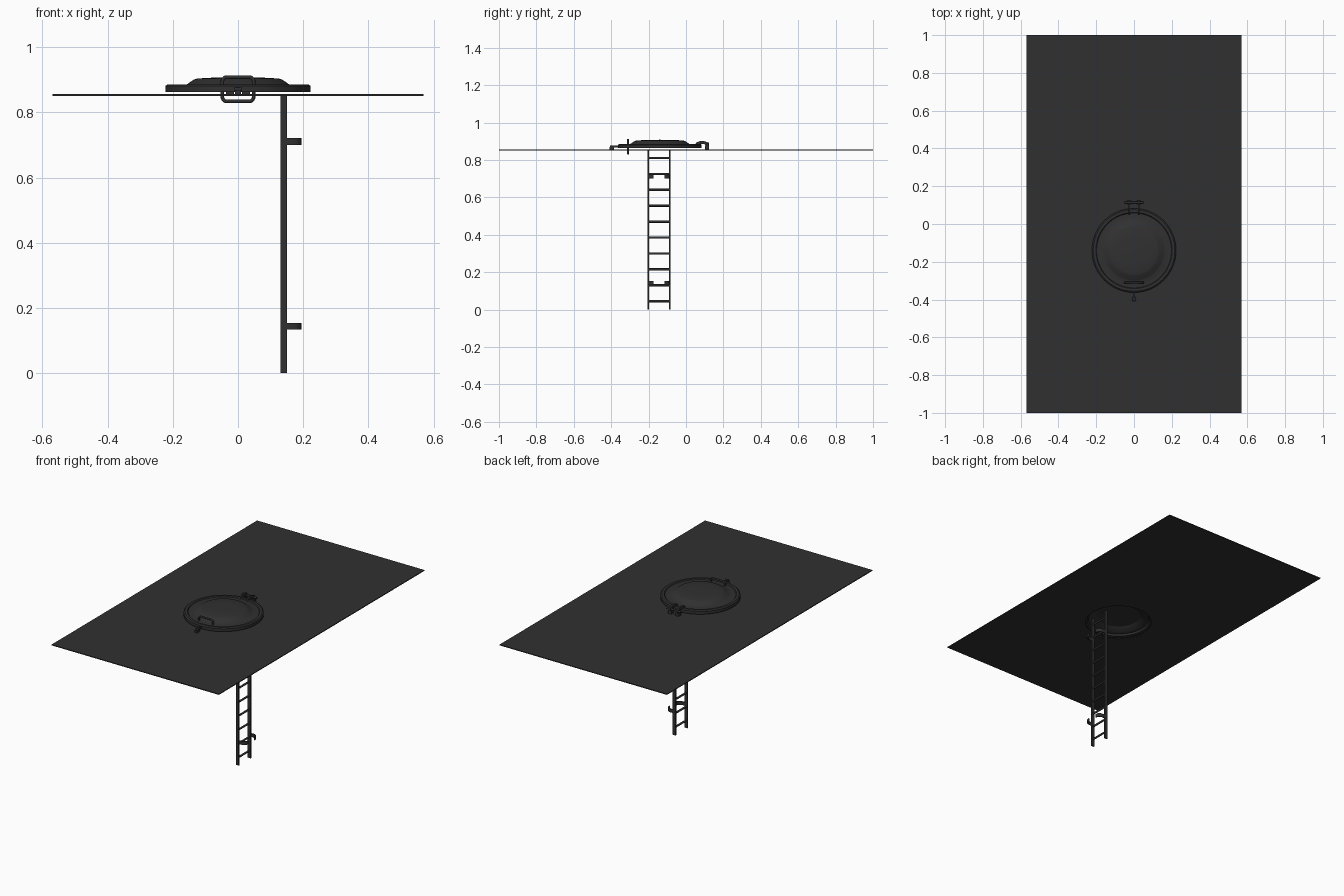
import bpy, bmesh, math
from mathutils import Vector, Matrix

if "Cube" in bpy.data.objects:
    bpy.data.objects.remove(bpy.data.objects["Cube"])

paint = bpy.data.materials.new("dark_grey_steel")
paint.diffuse_color = (0.03, 0.03, 0.03, 1)
paint.use_nodes = True
paint.node_tree.nodes["Principled BSDF"].inputs["Base Color"].default_value = paint.diffuse_color
CY = -0.14  # hatch centre in y


def finish(bm, name, smooth=None):
    bmesh.ops.remove_doubles(bm, verts=bm.verts, dist=1e-5)
    bmesh.ops.recalc_face_normals(bm, faces=bm.faces)
    me = bpy.data.meshes.new(name)
    bm.to_mesh(me)
    bm.free()
    ob = bpy.data.objects.new(name, me)
    bpy.context.collection.objects.link(ob)
    me.materials.append(paint)
    if smooth:
        bpy.ops.object.select_all(action='DESELECT')
        ob.select_set(True)
        bpy.context.view_layer.objects.active = ob
        bpy.ops.object.shade_smooth_by_angle(angle=math.radians(smooth))
    return ob


def box(name, x, y, z):
    bm = bmesh.new()
    m = [Matrix.Diagonal((b - a, b - a, b - a, 1)) for a, b in (x, y, z)]
    size = (x[1] - x[0], y[1] - y[0], z[1] - z[0], 1)
    mid = [(a + b) / 2 for a, b in (x, y, z)]
    bmesh.ops.create_cube(bm, size=1, matrix=Matrix.Translation(mid) @ Matrix.Diagonal(size))
    return finish(bm, name)


def prism(name, pts, offset, smooth=None):
    """Extrude a closed outline of 3D points along an offset."""
    bm = bmesh.new()
    f = bm.faces.new([bm.verts.new(p) for p in pts])
    ext = bmesh.ops.extrude_face_region(bm, geom=[f])
    vs = [v for v in ext['geom'] if isinstance(v, bmesh.types.BMVert)]
    bmesh.ops.translate(bm, verts=vs, vec=Vector(offset))
    return finish(bm, name, smooth)


def rod(name, a, b, r, n=12):
    a, b = Vector(a), Vector(b)
    bm = bmesh.new()
    rot = Vector((0, 0, 1)).rotation_difference(b - a).to_matrix().to_4x4()
    bmesh.ops.create_cone(bm, cap_ends=True, segments=n, radius1=r, radius2=r,
                          depth=(b - a).length, matrix=Matrix.Translation((a + b) / 2) @ rot)
    return finish(bm, name, 40)


# deck plate with a round opening
W, R, TOP, BOT = 0.57, 0.19, 0.856, 0.851
angles = [i * math.tau / 64 for i in range(64)]
angles += [math.atan2(sy - CY, sx * W) % math.tau for sx in (-1, 1) for sy in (-1, 1)]
bm = bmesh.new()
rings = []
for a in sorted(angles):
    c, s = math.cos(a), math.sin(a)
    tx = W / abs(c) if abs(c) > 1e-9 else 99
    ty = ((1 if s > 0 else -1) - CY) / s if abs(s) > 1e-9 else 99
    t = min(tx, ty)
    rings.append([bm.verts.new((c * r, CY + s * r, z))
                  for r, z in ((R, TOP), (t, TOP), (t, BOT), (R, BOT))])
for i, p in enumerate(rings):
    q = rings[(i + 1) % len(rings)]
    for k in range(4):
        bm.faces.new((p[k], p[(k + 1) % 4], q[(k + 1) % 4], q[k]))
finish(bm, "deck_plate")

# hatch lid: hollow turned shell with rim, groove and dished centre
profile = [(0, .908), (.07, .907), (.125, .904), (.135, .901), (.157, .886), (.162, .884),
           (.188, .881), (.198, .881), (.202, .886), (.216, .886), (.223, .881), (.223, .863),
           (.18, .863), (.175, .874), (.155, .876), (.125, .896), (.07, .899), (0, .9)]
bm = bmesh.new()
vs = [bm.verts.new((r, 0, z)) for r, z in profile]
es = [bm.edges.new(e) for e in zip(vs, vs[1:])]
bmesh.ops.spin(bm, geom=vs + es, cent=(0, 0, 0), axis=(0, 0, 1), angle=math.tau, steps=64)
bmesh.ops.translate(bm, verts=bm.verts, vec=(0, CY, 0))
finish(bm, "hatch_lid", 30)

# handle: upright rounded loop through the lid
cu = bpy.data.curves.new("handle", 'CURVE')
cu.dimensions = '3D'
cu.bevel_depth = 0.0055
cu.bevel_resolution = 2
sp = cu.splines.new('POLY')
loop = []
for k, (sx, sz) in enumerate(((1, 1), (-1, 1), (-1, -1), (1, -1))):
    for j in range(6):
        a = math.radians(90 * k + 18 * j)
        loop.append((sx * .035 + .013 * math.cos(a), -.31, .871 + sz * .024 + .013 * math.sin(a), 1))
sp.points.add(len(loop) - 1)
for p, co in zip(sp.points, loop):
    p.co = co
sp.use_cyclic_u = True
tmp = bpy.data.objects.new("handle_curve", cu)
bpy.context.collection.objects.link(tmp)
bm = bmesh.new()
bm.from_mesh(tmp.evaluated_get(bpy.context.evaluated_depsgraph_get()).to_mesh())
bpy.data.objects.remove(tmp)
finish(bm, "handle", 50)

# hinges at the back
for n, x in (("left", -.025), ("right", .025)):
    arm = [(.05, .882), (.055, .893), (.075, .901), (.1, .9), (.122, .892),
           (.124, .872), (.106, .872), (.1, .884), (.08, .884)]
    prism(f"hinge_arm_{n}", [(x - .005, y, z) for y, z in arm], (.01, 0, 0))
    box(f"hinge_foot_{n}", (x - .012, x + .012), (.102, .124), (.854, .874))
    rod(f"hinge_pin_{n}", (x - .024, .114, .883), (x + .024, .114, .883), .006)

# latch at the front
box("latch_base", (-.009, .009), (-.41, -.385), (.854, .868))
box("latch_tongue", (-.004, .004), (-.405, -.35), (.866, .876))
rod("latch_pin", (-.01, -.398, .871), (.01, -.398, .871), .007)

# ladder rails and wall brackets
for n, y, d in (("front", -.207, 1), ("back", -.083, -1)):
    box(f"ladder_rail_{n}", (.13, .15), sorted((y, y + d * .008)), (0, .853))
    for m, z in (("lower", .133), ("upper", .7)):
        outer = [(.14, .001), (.165, .001), (.178, .003), (.188, .009), (.194, .018), (.195, .033)]
        inner = [(.189, .033), (.188, .022), (.183, .014), (.176, .009), (.165, .007), (.14, .007)]
        prism(f"bracket_{m}_{n}", [(x, y + d * v, z) for x, v in outer + inner], (0, 0, .021), 40)

# ladder rungs
for i in range(10):
    z = .045 + i * .085
    rod(f"rung_{i + 1}", (.14, -.203, z), (.14, -.087, z), .006)
